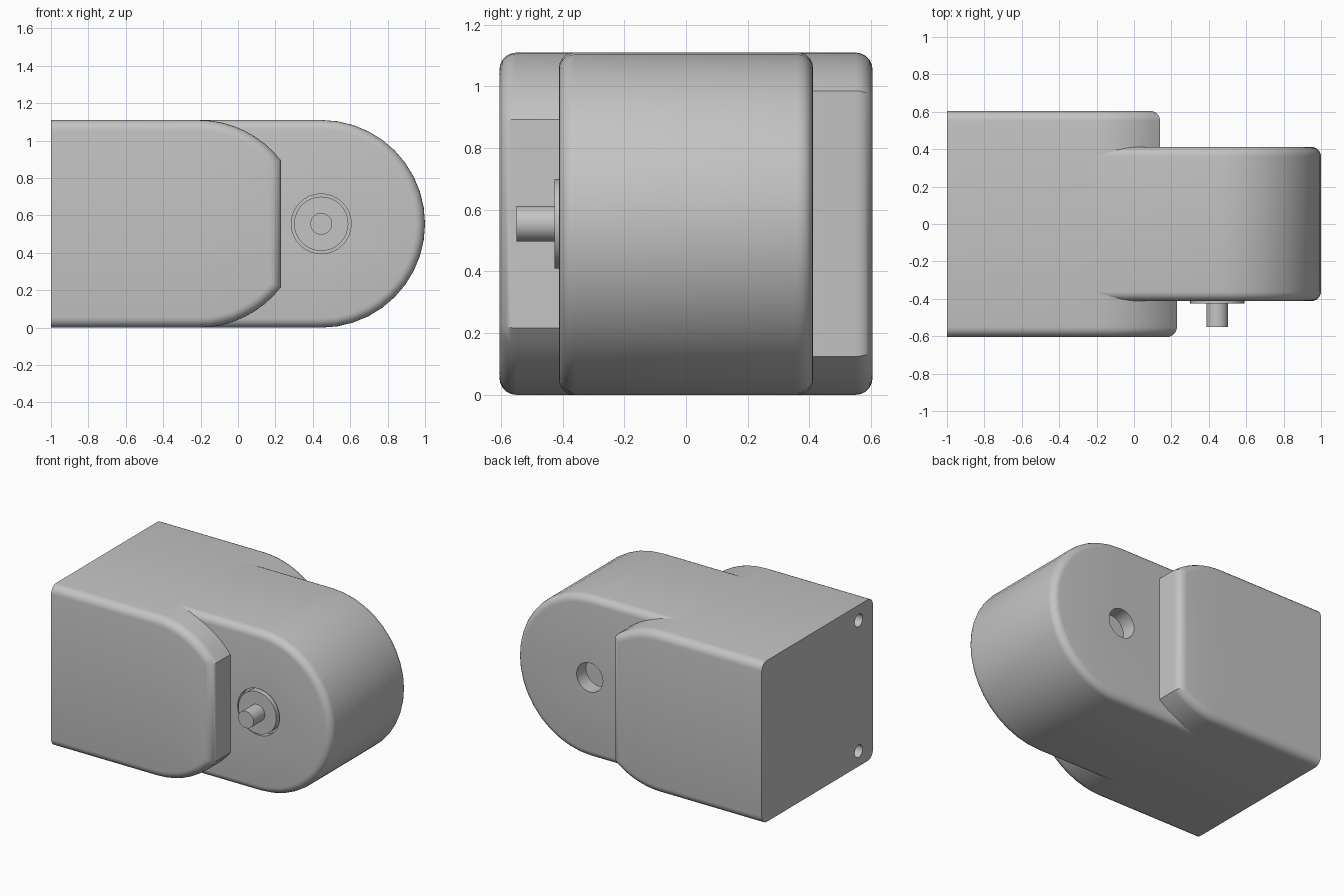
import bpy, bmesh, math
from mathutils import Matrix

if "Cube" in bpy.data.objects:
    bpy.data.objects.remove(bpy.data.objects["Cube"])

grey = bpy.data.materials.new("light grey")
grey.diffuse_color = (0.55, 0.55, 0.55, 1)
grey.use_nodes = True
grey.node_tree.nodes["Principled BSDF"].inputs["Base Color"].default_value = grey.diffuse_color

R = 0.555        # half height, also the radius of every rounded end
PIVOT = 0.445    # x of the tongue pivot


def finish(name, bm, smooth=True):
    bmesh.ops.recalc_face_normals(bm, faces=bm.faces[:])
    me = bpy.data.meshes.new(name)
    bm.to_mesh(me)
    bm.free()
    me.materials.append(grey)
    ob = bpy.data.objects.new(name, me)
    bpy.context.collection.objects.link(ob)
    return ob


def select(ob):
    bpy.ops.object.select_all(action='DESELECT')
    ob.select_set(True)
    bpy.context.view_layer.objects.active = ob


def smooth(ob):
    select(ob)
    bpy.ops.object.shade_smooth_by_angle(angle=math.radians(30))


def round_profile(x0, cx, half_angle, n):
    """Slab outline from x0 with a circular end about cx, cut off at +-half_angle."""
    pts = [(x0, 0.0)]
    # lower arc, from the bottom up to the flat tip
    for i in range(n + 1):
        a = -math.pi / 2 + (math.pi / 2 - half_angle) * i / n
        pts.append((cx + R * math.cos(a), R + R * math.sin(a)))
    upper = [(x, 2 * R - z) for x, z in reversed(pts)]
    if half_angle == 0:
        upper = upper[1:]
    return pts + upper


def slab(name, pts, y0, y1, rounded, radius):
    """Extrude an xz outline along y and round its rim at the given y values."""
    bm = bmesh.new()
    f = bm.faces.new([bm.verts.new((x, y0, z)) for x, z in pts])
    new = bmesh.ops.extrude_face_region(bm, geom=[f])["geom"]
    for v in new:
        if isinstance(v, bmesh.types.BMVert):
            v.co.y = y1
    bmesh.ops.recalc_face_normals(bm, faces=bm.faces[:])
    x0 = pts[0][0]
    rim = [e for e in bm.edges
           if any(all(abs(v.co.y - y) < 1e-5 for v in e.verts) for y in rounded)
           and not all(abs(v.co.x - x0) < 1e-5 for v in e.verts)]
    bmesh.ops.bevel(bm, geom=rim, offset=radius, offset_type='OFFSET',
                    segments=5, profile=0.5, affect='EDGES', clamp_overlap=False)
    return finish(name, bm)


def cylinder(name, r, start, end, axis):
    """Cylinder along x or y, centred on the given start and end points."""
    bm = bmesh.new()
    length = math.dist(start, end)
    mid = [(a + b) / 2 for a, b in zip(start, end)]
    rot = Matrix.Rotation(math.pi / 2, 4, 'X' if axis == 'y' else 'Y')
    bmesh.ops.create_cone(bm, cap_ends=True, segments=32, radius1=r, radius2=r,
                          depth=length, matrix=Matrix.Translation(mid) @ rot)
    return finish(name, bm)


def cut(ob, cutter):
    m = ob.modifiers.new("hole", 'BOOLEAN')
    m.operation = 'DIFFERENCE'
    m.solver = 'EXACT'
    m.object = cutter
    select(ob)
    bpy.ops.object.modifier_apply(modifier=m.name)
    bpy.data.objects.remove(cutter)


# Body halves: same rounded end, cut off at a different length on each side
CX = -0.21
front = slab("front_body_half", round_profile(-1, CX, math.acos((0.23 - CX) / R), 8),
             -0.605, 0, [-0.605], 0.055)
back = slab("back_body_half", round_profile(-1, CX, math.acos((0.14 - CX) / R), 8),
            0, 0.605, [0.605], 0.055)

# Central tongue with a full round end
tongue = slab("tongue", round_profile(CX, PIVOT, 0, 10), -0.412, 0.412,
              [-0.412, 0.412], 0.05)

# Bolt holes in the rear face
for z in (0.105, 1.005):
    cut(front, cylinder("bolt_cutter", 0.043, (-1.1, -0.45, z), (-0.8, -0.45, z), 'x'))

# Pivot recesses on both tongue faces
cut(tongue, cylinder("front_cutter", 0.16, (PIVOT, -0.5, R), (PIVOT, -0.37, R), 'y'))
cut(tongue, cylinder("back_cutter", 0.10, (PIVOT, 0.31, R), (PIVOT, 0.5, R), 'y'))

# Pivot disc and shaft
disc = cylinder("pivot_disc", 0.145, (PIVOT, -0.426, R), (PIVOT, -0.36, R), 'y')
shaft = cylinder("pivot_shaft", 0.058, (PIVOT, -0.55, R), (PIVOT, -0.40, R), 'y')

for ob in (front, back, tongue, disc, shaft):
    smooth(ob)
